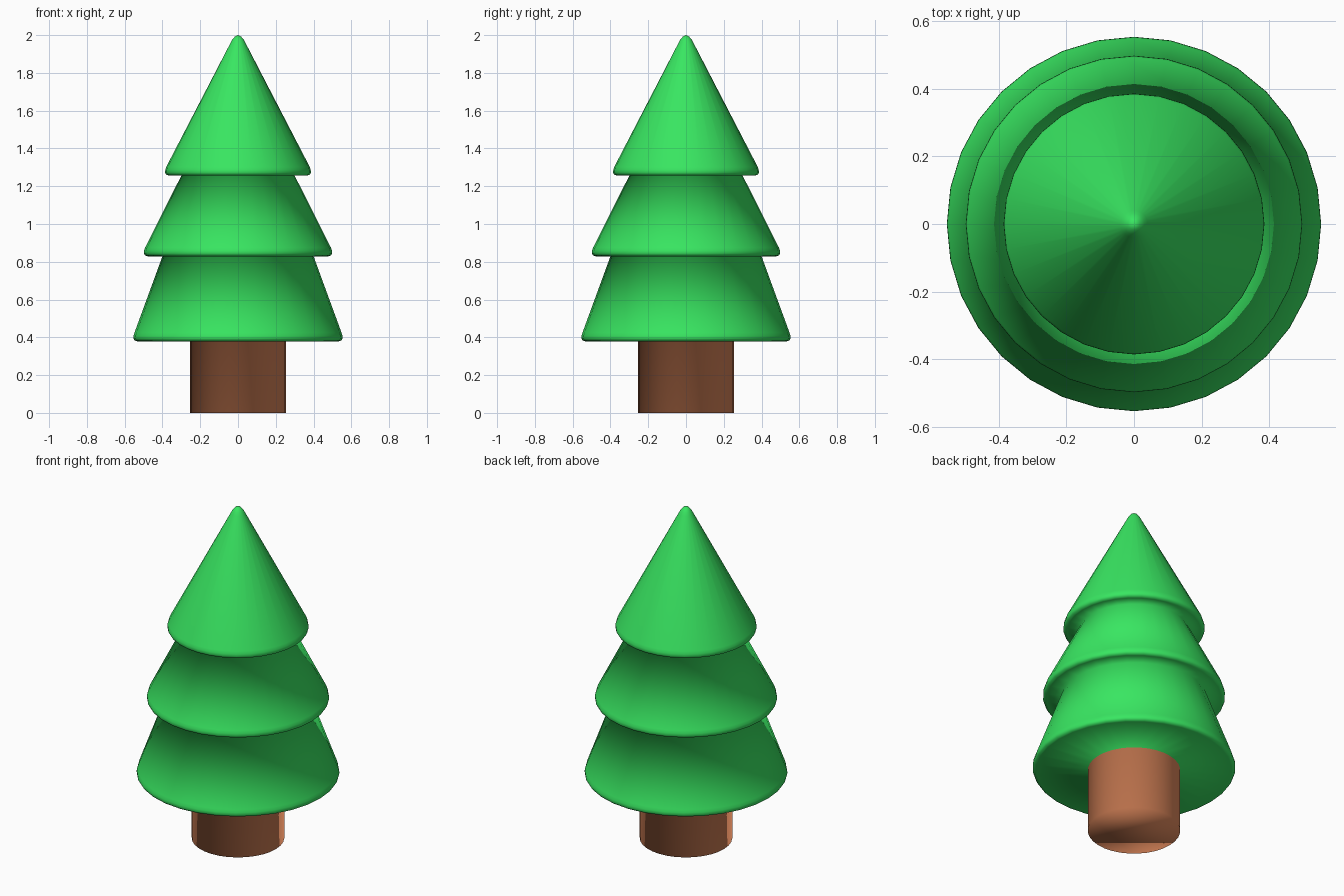
import bpy, bmesh, math

cube = bpy.data.objects.get("Cube")
if cube:
    bpy.data.objects.remove(cube, do_unlink=True)

SIDES = 32


def material(name, rgb):
    mat = bpy.data.materials.new(name)
    mat.use_nodes = True
    color = (*rgb, 1.0)
    mat.diffuse_color = color
    mat.node_tree.nodes["Principled BSDF"].inputs["Base Color"].default_value = color
    return mat


def tier(bottom, radius, top, top_radius):
    """Profile of one skirt of foliage: rounded rim, then a sloping side."""
    return [(radius - 0.02, bottom), (radius - 0.006, bottom + 0.005),
            (radius, bottom + 0.016), (radius - 0.001, bottom + 0.03),
            (radius - 0.006, bottom + 0.046), (top_radius, top)]


# Trunk, three foliage tiers and a rounded tip, as one continuous outline
trunk = [(0.253, 0.0), (0.253, 0.379)]
foliage = (tier(0.379, 0.554, 0.829, 0.4)
           + tier(0.829, 0.498, 1.256, 0.3)
           + tier(1.256, 0.386, 1.958, 0.04)
           + [(0.031, 1.975), (0.017, 1.992)])

bm = bmesh.new()
rings = []
for r, z in trunk + foliage:
    angles = [2 * math.pi * i / SIDES for i in range(SIDES)]
    rings.append([bm.verts.new((r * math.cos(a), r * math.sin(a), z)) for a in angles])

# Spin the outline: the first band is bark, the rest is foliage
bm.faces.new(list(reversed(rings[0])))
for level, (low, high) in enumerate(zip(rings, rings[1:])):
    for i in range(SIDES):
        j = (i + 1) % SIDES
        face = bm.faces.new((low[i], low[j], high[j], high[i]))
        face.material_index = 0 if level == 0 else 1

# Tip
apex = bm.verts.new((0, 0, 2.0))
for i in range(SIDES):
    face = bm.faces.new((rings[-1][i], rings[-1][(i + 1) % SIDES], apex))
    face.material_index = 1

# Soft shading flows across the whole surface
for face in bm.faces:
    face.smooth = True

mesh = bpy.data.meshes.new("pine_tree")
bm.to_mesh(mesh)
bm.free()
mesh.materials.append(material("bark_brown", (0.76, 0.255, 0.11)))
mesh.materials.append(material("foliage_green", (0.04, 0.79, 0.12)))
tree = bpy.data.objects.new("pine_tree", mesh)
bpy.context.collection.objects.link(tree)
